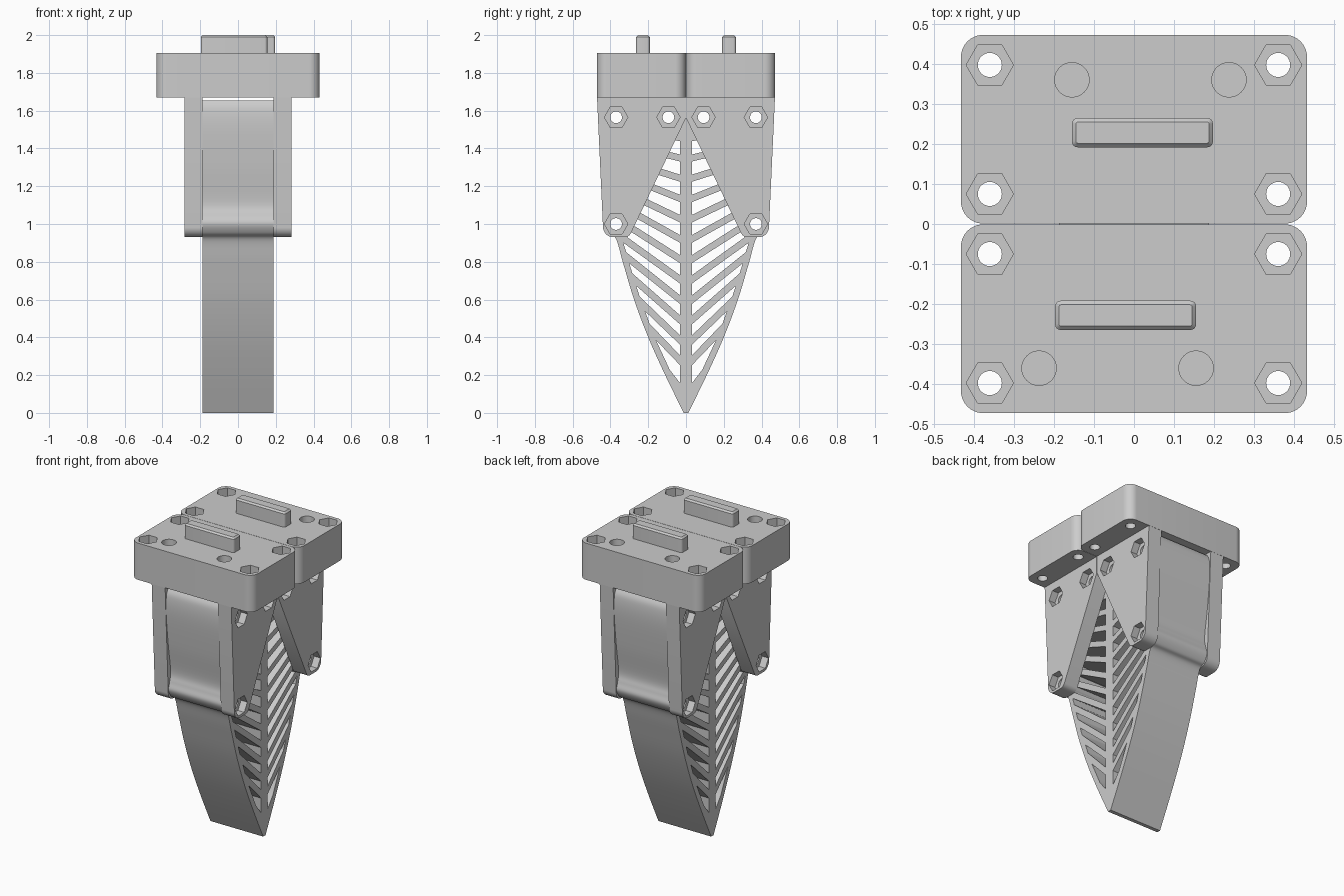
import bpy, bmesh, math
from mathutils import Matrix, Vector

if "Cube" in bpy.data.objects:
    bpy.data.objects.remove(bpy.data.objects["Cube"], do_unlink=True)

grey = bpy.data.materials.new("plain_grey")
grey.use_nodes = True
grey.diffuse_color = (0.604, 0.604, 0.604, 1)
grey.node_tree.nodes["Principled BSDF"].inputs["Base Color"].default_value = grey.diffuse_color

# Turns a flat drawing into a side profile: drawn x -> y, drawn y -> z, depth -> x
SIDE = Matrix(((0, 0, 1, 0), (1, 0, 0, 0), (0, 1, 0, 0), (0, 0, 0, 1)))
FLAT = Matrix.Identity(4)


def ngon(cx, cy, r, n=32):
    return [(cx + r * math.cos(math.tau * i / n), cy + r * math.sin(math.tau * i / n)) for i in range(n)]


def rounded(points, radii, steps=8):
    """Polygon with a tangent arc at each corner."""
    out = []
    for i, p in enumerate(points):
        p, r = Vector(p), radii[i]
        if r == 0:
            out.append(tuple(p))
            continue
        a = (Vector(points[i - 1]) - p).normalized()
        b = (Vector(points[(i + 1) % len(points)]) - p).normalized()
        half = a.angle(b) / 2
        centre = p + (a + b).normalized() * (r / math.sin(half))
        start = (p + a * (r / math.tan(half)) - centre).normalized()
        end = (p + b * (r / math.tan(half)) - centre).normalized()
        for k in range(steps + 1):
            spoke = start * (1 - k / steps) + end * (k / steps)
            out.append(tuple(centre + spoke.normalized() * r))
    return out


def smooth_path(pts, steps=6):
    """Catmull-Rom curve through the points."""
    v = [Vector(p) for p in [pts[0]] + pts + [pts[-1]]]
    out = []
    for a, b, c, d in zip(v, v[1:], v[2:], v[3:]):
        for k in range(steps):
            t = k / steps
            out.append(tuple(0.5 * (2 * b + (c - a) * t + (2 * a - 5 * b + 4 * c - d) * t * t
                                    + (3 * b - a - 3 * c + d) * t ** 3)))
    return out + [pts[-1]]


def add_mesh(name, bm):
    bmesh.ops.recalc_face_normals(bm, faces=bm.faces)
    mesh = bpy.data.meshes.new(name)
    bm.to_mesh(mesh)
    bm.free()
    mesh.materials.append(grey)
    obj = bpy.data.objects.new(name, mesh)
    bpy.context.collection.objects.link(obj)
    return obj


def extrude(name, loops, low, high, frame):
    """Solid from an outline followed by its holes."""
    curve = bpy.data.curves.new(name, "CURVE")
    curve.dimensions, curve.fill_mode = "2D", "BOTH"
    curve.extrude = (high - low) / 2
    for loop in loops:
        spline = curve.splines.new("POLY")
        spline.points.add(len(loop) - 1)
        for point, (x, y) in zip(spline.points, loop):
            point.co = (x, y, 0, 1)
        spline.use_cyclic_u = True
    temp = bpy.data.objects.new("outline", curve)
    bpy.context.collection.objects.link(temp)
    graph = bpy.context.evaluated_depsgraph_get()
    mesh = bpy.data.meshes.new_from_object(temp.evaluated_get(graph))
    bm = bmesh.new()
    bm.from_mesh(mesh)
    bpy.data.objects.remove(temp)
    bpy.data.curves.remove(curve)
    bpy.data.meshes.remove(mesh)
    bmesh.ops.remove_doubles(bm, verts=bm.verts, dist=0.00001)
    bm.transform(frame @ Matrix.Translation((0, 0, (low + high) / 2)))
    return add_mesh(name, bm)


def cut(obj, loops, low, high, frame):
    """Sinks pockets into a part."""
    cutter = extrude("pocket_cutter", loops, low, high, frame)
    cutter.hide_render = True
    mod = obj.modifiers.new("pockets", "BOOLEAN")
    mod.object, mod.operation, mod.solver = cutter, "DIFFERENCE", "EXACT"
    bpy.context.view_layer.objects.active = obj
    bpy.ops.object.modifier_apply(modifier=mod.name)
    bpy.data.objects.remove(cutter, do_unlink=True)


def smooth(obj):
    bpy.ops.object.select_all(action="DESELECT")
    obj.select_set(True)
    bpy.context.view_layer.objects.active = obj
    bpy.ops.object.shade_smooth_by_angle(angle=math.radians(30))


# Leaf-shaped finger: outer walls, central spine and slanted ribs
wall = smooth_path([(0.012, 0), (0.11, 0.2), (0.2, 0.4), (0.275, 0.6), (0.335, 0.8), (0.37, 0.92),
                    (0.41, 0.95), (0.436, 1.0), (0.425, 1.05), (0.415, 1.12), (0.44, 1.3),
                    (0.46, 1.5), (0.458, 1.61), (0.44, 1.655)])
inner = [(0, -0.03), (0.2, 0.073), (0.4, 0.165), (0.6, 0.24), (0.8, 0.302), (0.9, 0.33),
         (0.96, 0.29), (1.04, 0.29), (1.1, 0.37), (1.6, 0.41)]
SPINE, RIB = 0.033, 0.02


def inner_y(z):
    for (z0, y0), (z1, y1) in zip(inner, inner[1:]):
        if z <= z1:
            return y0 + (y1 - y0) * (z - z0) / (z1 - z0)
    return inner[-1][1]


def reach(z, slope):
    """Where a rib line leaving the spine meets the wall."""
    t = 0
    while SPINE + t < inner_y(z + slope * t) and t < 0.5:
        t += 0.002
    return (SPINE + t, z + slope * t)


ribs = [(z, 1.25 - 0.75 * z) for z in (0.28 + 0.107 * i for i in range(12))]
lines = [(0.15 - RIB, 1.3)] + ribs + [(1.5 + RIB, 0)]
cells = []
for (z0, s0), (z1, s1) in zip(lines, lines[1:]):
    z0 += RIB * math.hypot(1, s0) * 0.9
    z1 -= RIB * math.hypot(1, s1) * 0.9
    side = [reach(z0 + (z1 - z0) * k / 6, s0 + (s1 - s0) * k / 6) for k in range(7)]
    cells.append([(SPINE, z0)] + side + [(SPINE, z1)])

bolts = [(s * y, z) for s in (-1, 1) for y, z in ((0.37, 1.0), (0.37, 1.565), (0.093, 1.565))]
bolt_holes = [ngon(y, z, 0.031) for y, z in bolts]
outline = wall + [(-y, z) for y, z in reversed(wall)]
mirrored = [[(-y, z) for y, z in c] for c in cells]
smooth(extrude("finger", [outline] + cells + mirrored + bolt_holes, -0.187, 0.187, SIDE))

for s, end in ((1, "back"), (-1, "front")):
    # Mounting block with screw holes, hexagonal nut pockets and two round sockets
    corners = [(-0.432, s * 0.001), (0.432, s * 0.001), (0.432, s * 0.472), (-0.432, s * 0.472)]
    screws = [(x, s * y) for x in (-0.36, 0.36) for y in (0.075, 0.397)]
    block = extrude(end + "_mounting_block",
                    [rounded(corners, [0.055] * 4)] + [ngon(x, y, 0.03) for x, y in screws],
                    1.67, 1.905, FLAT)
    cut(block, [ngon(x, y, 0.059, 6) for x, y in screws], 1.835, 1.95, FLAT)
    cut(block, [ngon(s * x, s * 0.36, 0.043) for x in (-0.155, 0.237)], 1.8, 1.95, FLAT)
    smooth(block)

    # Raised key on the block
    bm = bmesh.new()
    bmesh.ops.create_cube(bm, size=1)
    bmesh.ops.transform(bm, verts=bm.verts, matrix=Matrix.Translation((s * 0.021, s * 0.228, 1.94))
                        @ Matrix.Diagonal((0.352, 0.073, 0.12, 1)))
    upright = [e for e in bm.edges if abs(e.verts[0].co.z - e.verts[1].co.z) > 0.1]
    bmesh.ops.bevel(bm, geom=upright, offset=0.014, segments=4, profile=0.5, affect="EDGES")
    top = [e for e in bm.edges if min(v.co.z for v in e.verts) > 1.99]
    bmesh.ops.bevel(bm, geom=top, offset=0.01, segments=1, affect="EDGES")
    smooth(add_mesh(end + "_key", bm))

    # Clamping cheeks on both sides of the finger
    shape = [(s * y, z) for y, z in ((0.001, 1.67), (0.471, 1.67), (0.437, 0.93), (0.302, 0.93), (0.001, 1.56))]
    mine = [b for b in bolts if b[0] * s > 0]
    for side, name in ((1, "left"), (-1, "right")):
        low, high = sorted((side * 0.187, side * 0.282))
        cheek = extrude(f"{end}_{name}_cheek",
                        [rounded(shape, [0, 0, 0.055, 0.04, 0])] + [ngon(y, z, 0.031) for y, z in mine],
                        low, high, SIDE)
        low, high = sorted((side * 0.237, side * 0.32))
        cut(cheek, [ngon(y, z, 0.062, 6) for y, z in mine], low, high, SIDE)
        smooth(cheek)
